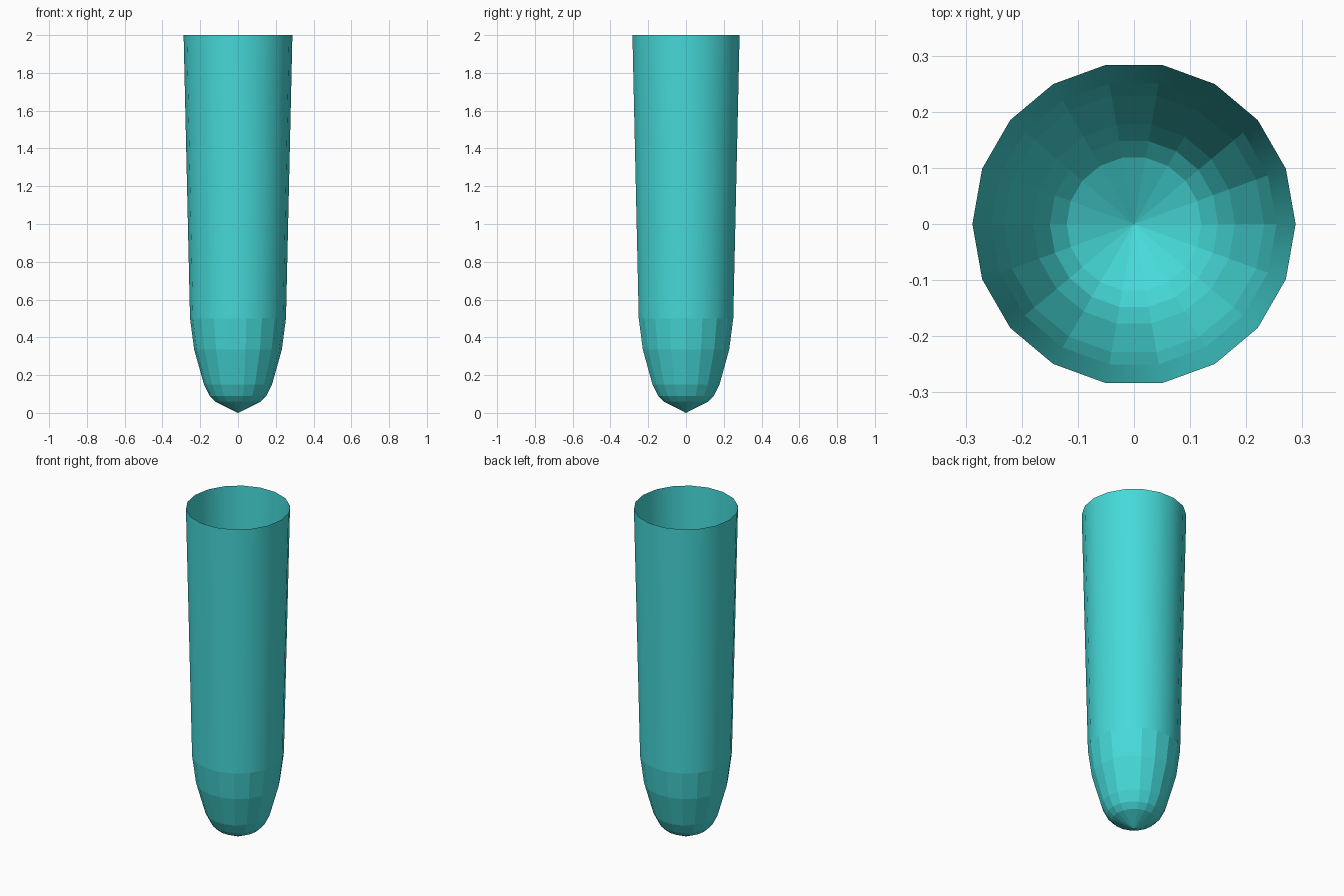
import bpy, bmesh
from math import cos, sin, tau

if "Cube" in bpy.data.objects:
    bpy.data.objects.remove(bpy.data.objects["Cube"])

SIDES = 18
# (radius, height) from the rounded bottom up to the open rim
PROFILE = [(0.12, 0.06), (0.15, 0.09), (0.18, 0.15),
           (0.232, 0.335), (0.254, 0.5), (0.288, 2.0)]

# Thin open tube, revolved from the profile
bm = bmesh.new()
tip = bm.verts.new((0, 0, 0))
rings = [[bm.verts.new((r * cos(tau * i / SIDES), r * sin(tau * i / SIDES), z))
          for i in range(SIDES)] for r, z in PROFILE]

# Pointed bottom cap
for i in range(SIDES):
    bm.faces.new((tip, rings[0][(i + 1) % SIDES], rings[0][i]))

# Wall bands: faceted bottom, smooth long upper wall
for k, (low, high) in enumerate(zip(rings, rings[1:])):
    for i in range(SIDES):
        j = (i + 1) % SIDES
        face = bm.faces.new((low[i], low[j], high[j], high[i]))
        face.smooth = k == len(rings) - 2

mesh = bpy.data.meshes.new("test_tube")
bm.to_mesh(mesh)
bm.free()
tube = bpy.data.objects.new("test_tube", mesh)
bpy.context.collection.objects.link(tube)

# Turquoise material
mat = bpy.data.materials.new("turquoise")
mat.diffuse_color = (0.06, 0.70, 0.69, 1)
mat.use_nodes = True
mat.node_tree.nodes["Principled BSDF"].inputs["Base Color"].default_value = mat.diffuse_color
mesh.materials.append(mat)
